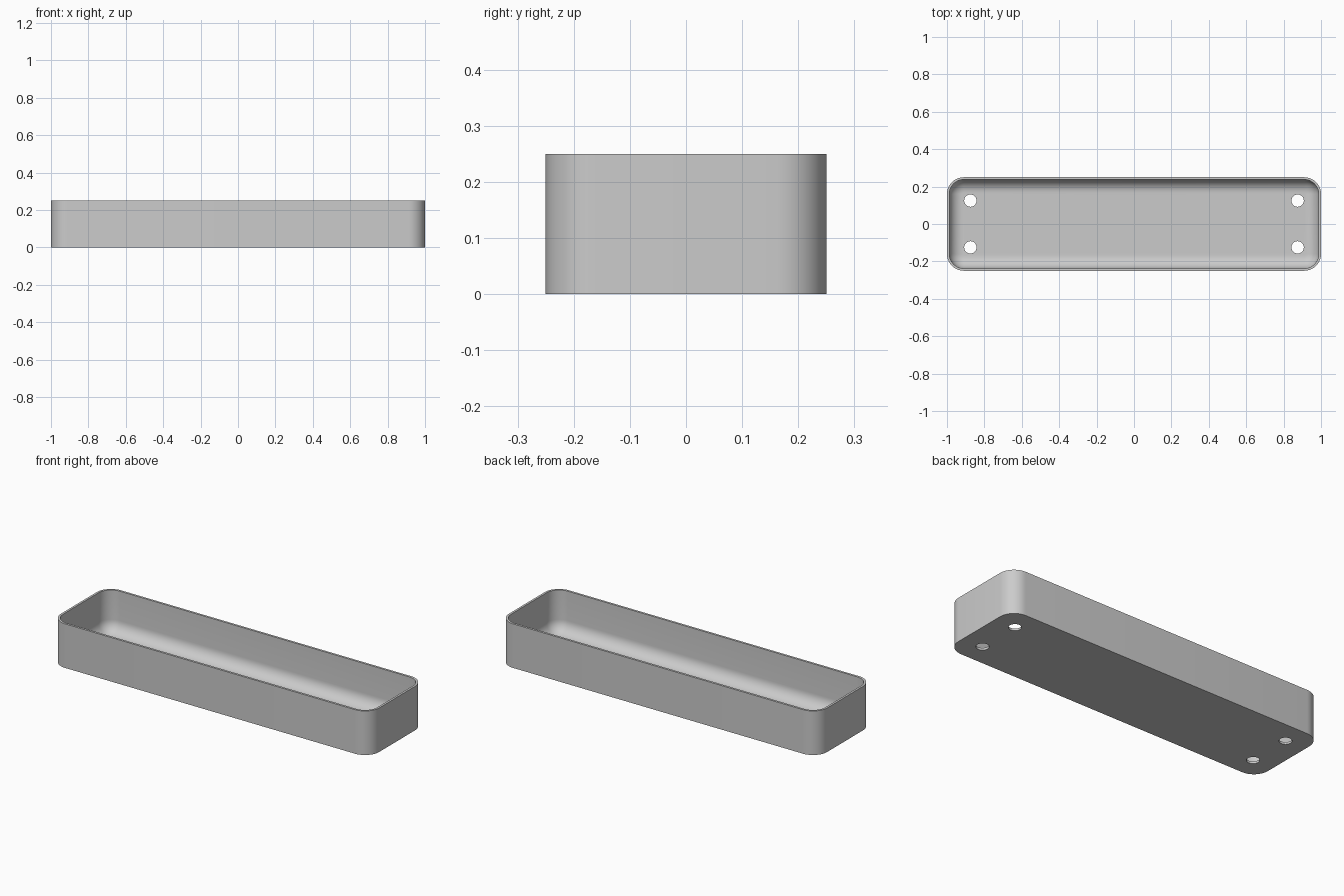
import bpy
import bmesh
from math import sin, cos, pi

cube = bpy.data.objects.get("Cube")
if cube:
    bpy.data.objects.remove(cube, do_unlink=True)

HALF_X, HALF_Y, HEIGHT = 1.0, 0.25, 0.25
CORNER, WALL, FILLET = 0.09, 0.0125, 0.07
HOLE_X, HOLE_Y, HOLE_R = 0.875, 0.125, 0.033
STEPS = 10

grey = bpy.data.materials.new("light_grey")
grey.use_nodes = True
colour = (0.6, 0.6, 0.6, 1)
grey.diffuse_color = colour
grey.node_tree.nodes["Principled BSDF"].inputs["Base Color"].default_value = colour


def rounded_ring(bm, inset, z):
    """Ring of vertices around a rounded rectangle, moved inwards by inset."""
    r = CORNER - inset
    ring = []
    for quarter, (sx, sy) in enumerate([(1, 1), (-1, 1), (-1, -1), (1, -1)]):
        for i in range(STEPS + 1):
            a = (quarter + i / STEPS) * pi / 2
            ring.append(bm.verts.new((sx * (HALF_X - CORNER) + r * cos(a),
                                      sy * (HALF_Y - CORNER) + r * sin(a), z)))
    return ring


# Wall profile: outside up, over the rim, down inside and around the fillet
profile = [(0, 0), (0, HEIGHT), (WALL, HEIGHT)]
for i in range(STEPS + 1):
    a = i / STEPS * pi / 2
    profile.append((WALL + FILLET * (1 - cos(a)), WALL + FILLET * (1 - sin(a))))

# Tray shell
bm = bmesh.new()
rings = [rounded_ring(bm, inset, z) for inset, z in profile]
for low, high in zip(rings, rings[1:]):
    for i in range(len(low)):
        j = (i + 1) % len(low)
        bm.faces.new((low[i], low[j], high[j], high[i]))
bm.faces.new(list(reversed(rings[0])))
bm.faces.new(rings[-1])
bmesh.ops.recalc_face_normals(bm, faces=bm.faces)
mesh = bpy.data.meshes.new("tray")
bm.to_mesh(mesh)
bm.free()
mesh.materials.append(grey)
tray = bpy.data.objects.new("tray", mesh)
bpy.context.collection.objects.link(tray)

# Four drain holes through the floor
for sx in (-1, 1):
    for sy in (-1, 1):
        bpy.ops.mesh.primitive_cylinder_add(vertices=32, radius=HOLE_R, depth=0.1,
                                            location=(sx * HOLE_X, sy * HOLE_Y, 0))
        cutter = bpy.context.object
        cutter.name = "hole_cutter"
        cutter.data.materials.append(grey)
        cutter.hide_render = True
        cut = tray.modifiers.new("drain_hole", "BOOLEAN")
        cut.operation = "DIFFERENCE"
        cut.solver = "EXACT"
        cut.object = cutter
        bpy.ops.object.select_all(action="DESELECT")
        bpy.context.view_layer.objects.active = tray
        tray.select_set(True)
        bpy.ops.object.modifier_apply(modifier=cut.name)
        bpy.data.objects.remove(cutter, do_unlink=True)

# Smooth corners and fillet, crisp rim and hole edges
bpy.ops.object.shade_smooth_by_angle(angle=pi / 6)
